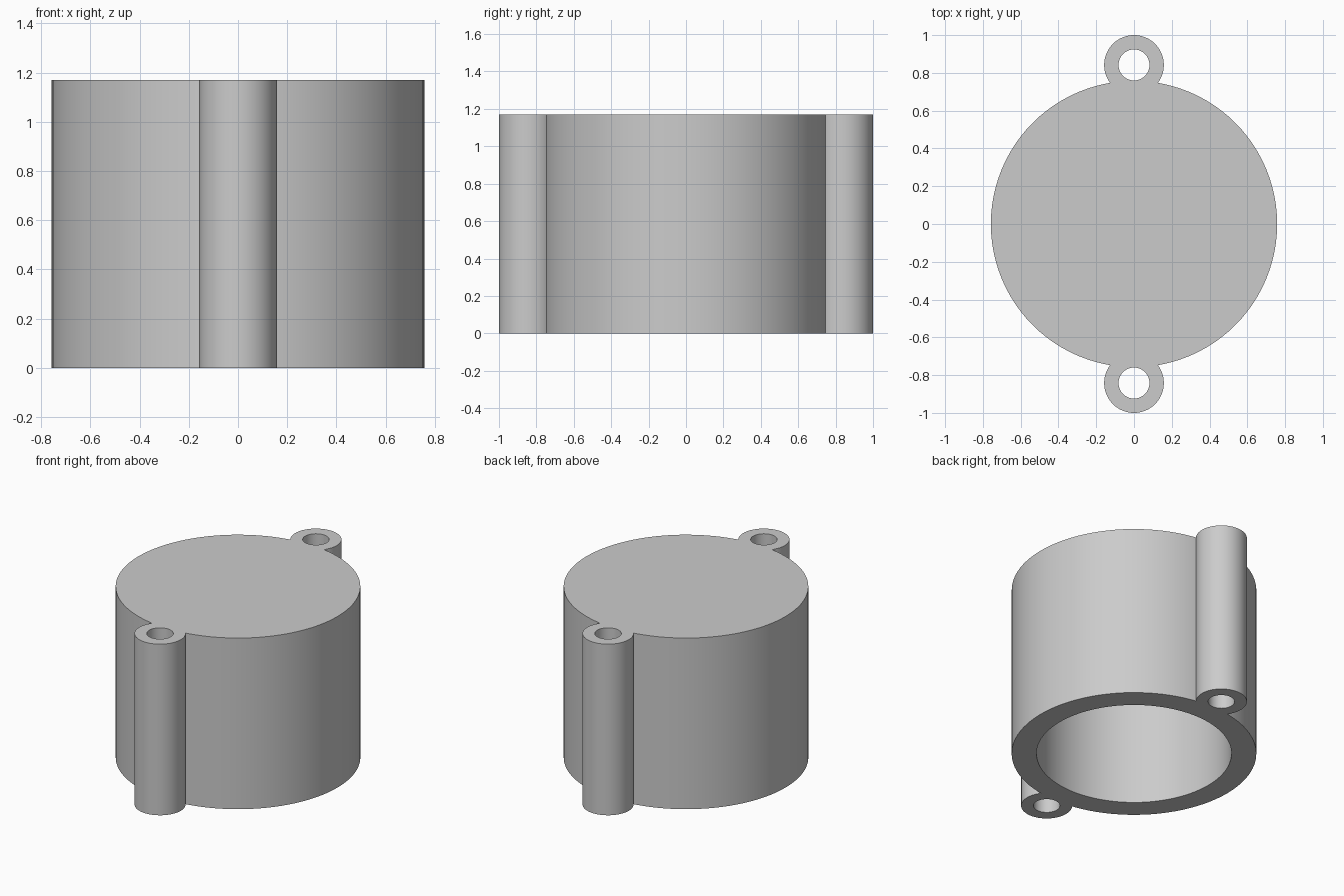
import bpy
import math

HEIGHT = 1.17
BODY_R, CAVITY_R, ROOF = 0.758, 0.604, 0.155
LUG_R, HOLE_R, LUG_Y = 0.158, 0.082, 0.842

cube = bpy.data.objects.get("Cube")
if cube:
    bpy.data.objects.remove(cube, do_unlink=True)

grey = bpy.data.materials.new("plain grey")
grey.use_nodes = True
colour = (0.6, 0.6, 0.6, 1)
grey.diffuse_color = colour
grey.node_tree.nodes["Principled BSDF"].inputs["Base Color"].default_value = colour


def cylinder(name, radius, bottom, top, y=0, sides=64):
    bpy.ops.mesh.primitive_cylinder_add(
        vertices=sides, radius=radius, depth=top - bottom,
        location=(0, y, (bottom + top) / 2))
    obj = bpy.context.object
    obj.name = name
    obj.data.materials.append(grey)
    return obj


def combine(target, tool, operation):
    """Apply a boolean and discard the tool object."""
    mod = target.modifiers.new(operation.lower(), "BOOLEAN")
    mod.operation = operation
    mod.solver = "EXACT"
    mod.object = tool
    bpy.context.view_layer.objects.active = target
    bpy.ops.object.modifier_apply(modifier=mod.name)
    bpy.data.objects.remove(tool, do_unlink=True)


# Round cup, closed on top, with a lug at the front and the back
housing = cylinder("housing", BODY_R, 0, HEIGHT, sides=96)
for side in (-1, 1):
    combine(housing, cylinder("lug", LUG_R, 0, HEIGHT, side * LUG_Y), "UNION")

# Screw holes through the lugs
for side in (-1, 1):
    combine(housing, cylinder("screw_hole", HOLE_R, -0.1, HEIGHT + 0.1, side * LUG_Y),
            "DIFFERENCE")

# Cavity open at the bottom
combine(housing, cylinder("cavity", CAVITY_R, -0.1, HEIGHT - ROOF, sides=96), "DIFFERENCE")

# Smooth walls with crisp rims
bpy.ops.object.select_all(action="DESELECT")
housing.select_set(True)
bpy.context.view_layer.objects.active = housing
bpy.ops.object.shade_smooth_by_angle(angle=math.radians(30))
